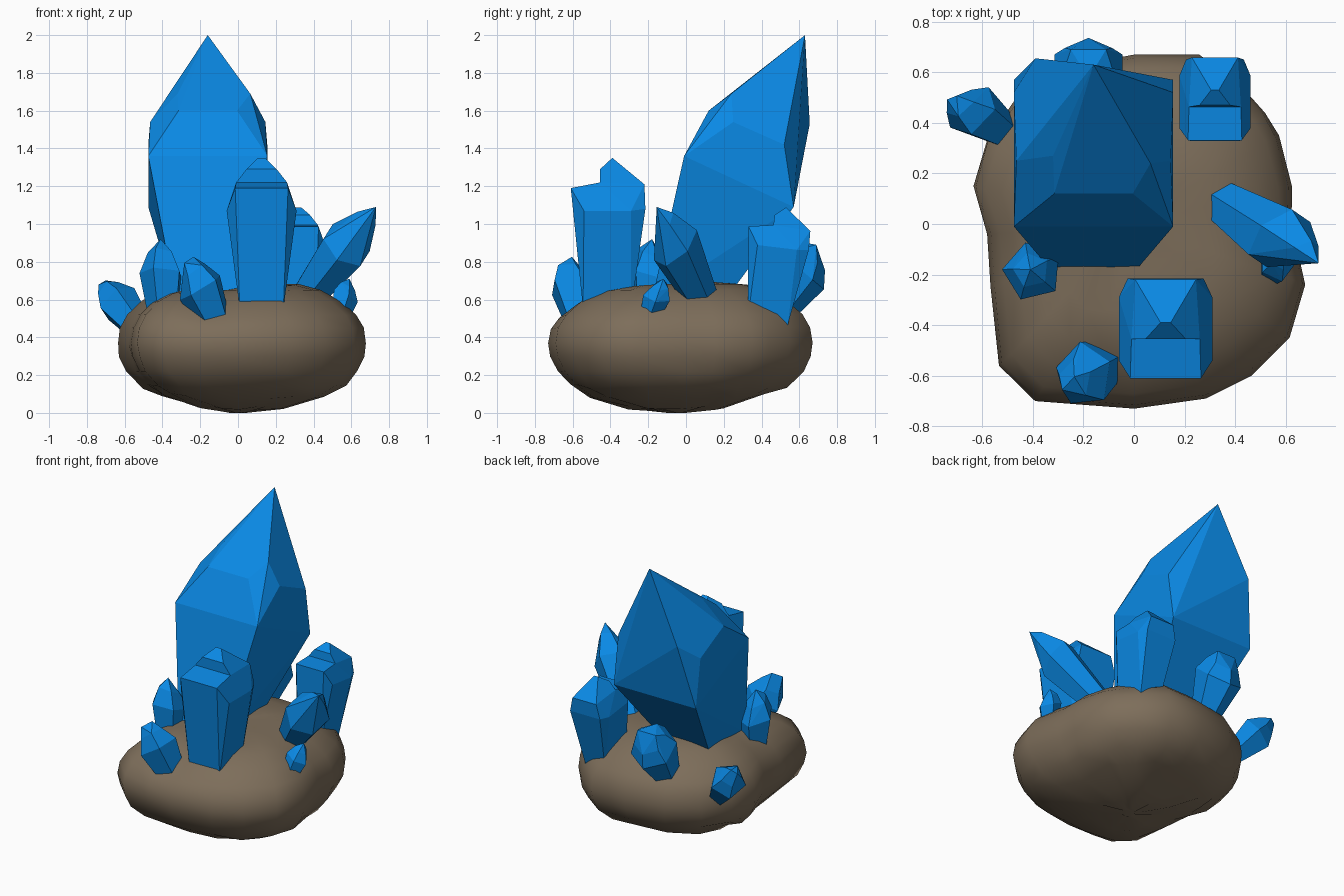
import bpy, bmesh, math, random
from mathutils import Vector, Matrix

cube = bpy.data.objects.get("Cube")
if cube:
    bpy.data.objects.remove(cube)
random.seed(4)


def material(name, color):
    m = bpy.data.materials.new(name)
    m.use_nodes = True
    m.diffuse_color = color
    m.node_tree.nodes["Principled BSDF"].inputs["Base Color"].default_value = color
    return m


blue = material("crystal blue", (0.003, 0.25, 0.78, 1))
brown = material("rock brown", (0.205, 0.155, 0.103, 1))


def finish(name, bm, mat):
    bmesh.ops.recalc_face_normals(bm, faces=bm.faces[:])
    mesh = bpy.data.meshes.new(name)
    bm.to_mesh(mesh)
    bm.free()
    mesh.materials.append(mat)
    ob = bpy.data.objects.new(name, mesh)
    bpy.context.collection.objects.link(ob)
    return ob


def crystal(name, hulls, matrix):
    """Faceted solid made of one convex hull per list of points."""
    bm = bmesh.new()
    for points in hulls:
        verts = [bm.verts.new(matrix @ Vector(p)) for p in points]
        res = bmesh.ops.convex_hull(bm, input=verts)
        loose = {v for v in res["geom_interior"] + res["geom_unused"]
                 if isinstance(v, bmesh.types.BMVert)}
        bmesh.ops.delete(bm, geom=list(loose), context="VERTS")
        bmesh.ops.dissolve_limit(bm, angle_limit=math.radians(5),
                                 verts=bm.verts[:], edges=bm.edges[:])
    return finish(name, bm, blue)


def mirrored(half):
    return [(s * x, y, z) for x, y, z in half for s in ((1, -1) if x else (1,))]


def shard(name, base, tip, radius, roll, blunt=0.0, sides=5, shoulder=0.6):
    """Tapered crystal from a narrow foot to a slanted point."""
    base, tip = Vector(base), Vector(tip)
    axis = tip - base
    h = axis.length
    points = []
    for t, r in ((-0.1, 0.6), (0.58, 1.0), (0.82, shoulder)):
        for i in range(sides):
            a = math.tau * i / sides
            slant = 0.07 * math.cos(a) * h if t > 0 else 0
            points.append((r * radius * math.cos(a), r * radius * math.sin(a), t * h + slant))
    points += [(0, s * blunt * radius, h) for s in (-1, 1)] if blunt else [(0, 0, h)]
    matrix = (Matrix.Translation(base) @ axis.to_track_quat("Z", "Y").to_matrix().to_4x4()
              @ Matrix.Rotation(roll, 4, "Z"))
    return crystal(name, [points], matrix)


# Rock: one outline lofted through scaled rings
outline = [(0, .67), (.26, .67), (.42, .55), (.52, .44), (.57, .35), (.625, .15), (.62, 0),
           (.675, -.24), (.62, -.45), (.46, -.6), (.28, -.69), (0, -.73), (-.2, -.715),
           (-.39, -.7), (-.53, -.56), (-.565, -.25), (-.575, -.04), (-.64, .15),
           (-.585, .33), (-.47, .5), (-.27, .62)]
levels = [(0.0, .07), (.03, .36), (.09, .66), (.14, .82), (.22, .93), (.3, .985), (.37, 1),
          (.45, .98), (.52, .92), (.59, .8), (.65, .65), (.68, .48), (.695, .25), (.695, .08)]
bm = bmesh.new()
rings = []
for z, s in levels:
    low = max(0, 1 - z / 0.2)
    wobble = 0.03 if z < 0.2 else 0.006
    rings.append([bm.verts.new((x * s + random.uniform(-wobble, wobble) * s, y * s - 0.05 * low,
                                z + random.uniform(-wobble, wobble) * 0.5)) for x, y in outline])
for lower, upper in zip(rings, rings[1:]):
    for i in range(len(outline)):
        j = (i + 1) % len(outline)
        bm.faces.new((lower[i], lower[j], upper[j], upper[i]))
for ring in (rings[0], rings[-1]):
    bm.faces.new(ring)
# Shallow dents under the front shard and before the main crystal
dents = [((-.13, -.6, .55), .22, .06), ((-.1, -.2, .68), .42, .05)]
for v in bm.verts:
    for center, size, depth in dents:
        v.co.z -= depth * max(0, 1 - (v.co - Vector(center)).length / size)
    v.co.z = max(v.co.z, 0)
rock = finish("rock_base", bm, brown)
for p in rock.data.polygons:
    p.use_smooth = True

# Main leaning crystal with bevelled corners and an uneven back
main = mirrored([(.17, -.18, .6), (.17, .21, .6), (.315, -.01, 1.36), (.315, .57, 1.09),
                 (.155, .12, 1.6), (.305, .25, 1.54), (.315, .52, 1.42), (0, .63, 2)])
main += [(-.16, .27, 1.69), (.225, .24, 1.69), (-.23, .655, 1.53)]
crystal("main_crystal", [main], Matrix.Translation((-.16, 0, 0)))

# Stepped crystals: a body with a ledge in front and a pointed cap
body = mirrored([(.115, -.145, -.03), (.1, .11, -.03), (.185, -.14, .49), (.185, .11, .49),
                 (.15, .185, .5), (.14, -.21, .61), (.135, -.055, .64), (.12, .18, .63)])
cap = mirrored([(.135, -.055, .5), (.15, .185, .5), (.135, -.055, .64), (.12, .18, .63),
                (.08, -.055, .71), (.02, .01, .77)])
crystal("front_stepped_crystal", [body, cap], Matrix.Translation((.125, -.4, .58)))
crystal("back_stepped_crystal", [body, cap],
        Matrix.Translation((.32, .45, .5)) @ Matrix.Rotation(-.12, 4, "X")
        @ Matrix.Diagonal((.76, .84, .77, 1)))

# Smaller shards around the rim
shard("right_shard", (.36, .08, .61), (.73, -.155, 1.09), .14, .5, sides=6, shoulder=.48)
shard("right_tiny_shard", (.53, -.2, .49), (.59, -.12, .71), .075, 0)
shard("back_shard", (-.18, .5, .57), (-.18, .69, .89), .155, 1.57, .45, 6, .7)
shard("left_shard", (-.52, .37, .44), (-.72, .5, .69), .115, .8, .2)
shard("front_left_shard", (-.39, -.2, .48), (-.41, -.18, .92), .12, .4)
shard("front_shard", (-.11, -.55, .46), (-.26, -.63, .81), .13, .3, .3)
